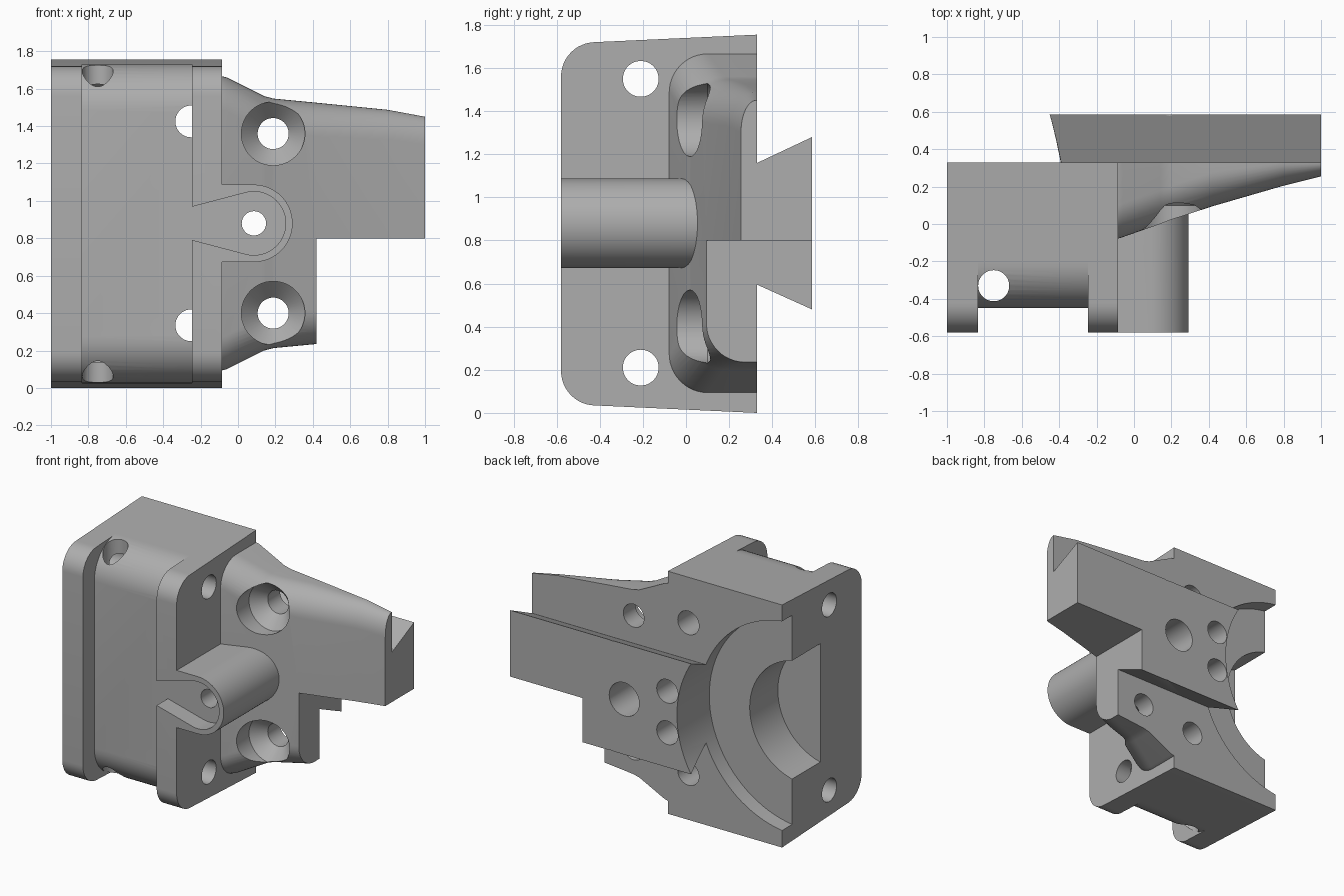
import bpy, bmesh
from math import sin, cos, pi, radians
from mathutils import Vector

if "Cube" in bpy.data.objects:
    bpy.data.objects.remove(bpy.data.objects["Cube"])

grey = bpy.data.materials.new("machined grey")
grey.use_nodes = True
grey.diffuse_color = (0.42, 0.42, 0.42, 1)
grey.node_tree.nodes["Principled BSDF"].inputs["Base Color"].default_value = grey.diffuse_color

BACK, FRONT, MID_Z = 0.33, -0.58, 0.88


def loft(name, rings):
    """Solid through a list of equally long rings of 3D points."""
    bm = bmesh.new()
    loops = [[bm.verts.new(p) for p in ring] for ring in rings]
    n = len(loops[0])
    for a, b in zip(loops, loops[1:]):
        for i in range(n):
            j = (i + 1) % n
            bm.faces.new((a[i], a[j], b[j], b[i]))
    bm.faces.new(loops[0])
    bm.faces.new(loops[-1])
    bmesh.ops.recalc_face_normals(bm, faces=bm.faces)
    mesh = bpy.data.meshes.new(name)
    bm.to_mesh(mesh)
    bm.free()
    mesh.materials.append(grey)
    ob = bpy.data.objects.new(name, mesh)
    bpy.context.collection.objects.link(ob)
    return ob


def place(axis, u, v, t):
    return {"x": (t, u, v), "y": (u, t, v), "z": (u, v, t)}[axis]


def prism(name, axis, pts, a, b):
    return loft(name, [[place(axis, u, v, t) for u, v in pts] for t in (a, b)])


def arc(u, v, ru, rv, start, end, steps):
    angles = [radians(start + (end - start) * i / steps) for i in range(steps + 1)]
    return [(u + ru * cos(t), v + rv * sin(t)) for t in angles]


def cone(name, axis, u, v, sections, n=48):
    """Round solid from (position, radius) sections along an axis."""
    return loft(name, [[place(axis, *p, t) for p in arc(u, v, r, r, 0, 360, n)[:-1]]
                       for t, r in sections])


def rod(name, axis, u, v, r, a, b, n=48):
    return cone(name, axis, u, v, [(a, r), (b, r)], n)


def rounded_front(front, low, high, ry, rz):
    """Side profile (y, z): flat back, two rounded front corners."""
    y = front + ry
    return ([(BACK, low)] + arc(y, low + rz, ry, rz, 270, 180, 12)
            + arc(y, high - rz, ry, rz, 180, 90, 12) + [(BACK, high)])


def drafted(front, r):
    """Block profile whose top and bottom taper towards the front."""
    drop = 0.035 * (BACK - front - r) / 0.76
    pts = rounded_front(front, drop, 1.755 - drop, r, r)
    pts[0], pts[-1] = (BACK, 0), (BACK, 1.755)
    return pts


# Housing body and its two flanges
bracket = prism("bracket", "x", drafted(-0.45, 0.25), -0.95, -0.15)
adds = [prism("left_flange", "x", drafted(FRONT, 0.16), -1, -0.835),
        prism("right_flange", "x", drafted(FRONT, 0.16), -0.245, -0.085)]

# Tapering arm
stations = [(-0.1, -0.083, 0.09, 1.67, 0.18), (-0.06, -0.07, 0.1, 1.66, 0.18),
            (0.14, 0.0, 0.2, 1.56, 0.18), (0.19, 0.02, 0.213, 1.547, 0.18),
            (0.42, 0.095, 0.235, 1.525, 0.18), (0.8, 0.205, 0.27, 1.487, 0.16),
            (1.0, 0.255, 0.3, 1.45, 0.15)]
adds.append(loft("arm", [[(x, y, z) for y, z in
                          rounded_front(f, lo, hi, min(r, BACK - f - 0.005), r)]
                         for x, f, lo, hi, r in stations]))

# Boss joined to the flange
boss = arc(0.085, MID_Z, 0.207, 0.207, 90, -90, 32)
adds.append(prism("boss", "y", [(-0.15, 1.087)] + boss + [(-0.15, 0.673)], FRONT, 0.25))

# Dovetail rail on the back
adds.append(prism("dovetail", "x", [(0.3, 0.61), (0.3, 1.146), (BACK, 1.16),
                                    (0.585, 1.28), (0.585, 0.48), (BACK, 0.595)], -0.6, 1))

# Clearance under the arm, round seat with bore in the back
cuts = [prism("arm_step", "y", [(0.42, -0.2), (1.2, -0.2), (1.2, 0.8), (0.42, 0.8)], -1, 1),
        rod("seat", "y", -1.1, MID_Z, 0.763, 0.215, 0.8, 96),
        rod("bore", "y", -1.1, MID_Z, 0.44, -0.107, 0.5, 72)]

# Channel in the boss, with its stepped centre hole
channel = arc(0.085, MID_Z, 0.17, 0.17, 104, -104, 32)
cuts.append(prism("channel", "y", [(-0.26, 0.965)] + channel + [(-0.26, 0.795)], -0.7, -0.452))
cuts.append(rod("centre_hole", "y", 0.085, MID_Z, 0.065, -0.7, 0.7))
cuts.append(rod("centre_counterbore", "y", 0.085, MID_Z, 0.12, 0.2, 0.7))

# Holes mirrored above and below the middle
for s in (-1, 1):
    cuts.append(rod("flange_hole", "x", -0.21, MID_Z + s * 0.67, 0.083, -1.2, 0.2))
    cuts.append(rod("body_hole", "y", -0.25, MID_Z + s * 0.545, 0.085, -0.455, 0.5))
    cuts.append(rod("rail_hole", "y", -0.26, MID_Z + s * 0.15, 0.085, 0.2, 0.7))
    cuts.append(cone("screw_hole", "y", 0.188, MID_Z + s * 0.48,
                     [(-0.3, 0.17), (0.1, 0.17), (0.19, 0.083), (0.6, 0.083)]))
cuts.append(rod("cross_hole", "z", -0.75, -0.33, 0.083, -0.2, 2))

# Combine everything into one solid
for parts, operation in ((adds, "UNION"), (cuts, "DIFFERENCE")):
    for part in parts:
        mod = bracket.modifiers.new(part.name, "BOOLEAN")
        mod.operation, mod.solver, mod.object = operation, "EXACT", part
        part.hide_render = True
bpy.context.view_layer.update()
solid = bpy.data.meshes.new_from_object(
    bracket.evaluated_get(bpy.context.evaluated_depsgraph_get()))
bracket.modifiers.clear()
bracket.data = solid
solid.name = "bracket"
for part in adds + cuts:
    bpy.data.objects.remove(part)

# Smooth rounds, sharp edges
bpy.ops.object.select_all(action="DESELECT")
bracket.select_set(True)
bpy.context.view_layer.objects.active = bracket
bpy.ops.object.shade_smooth_by_angle(angle=radians(25))
